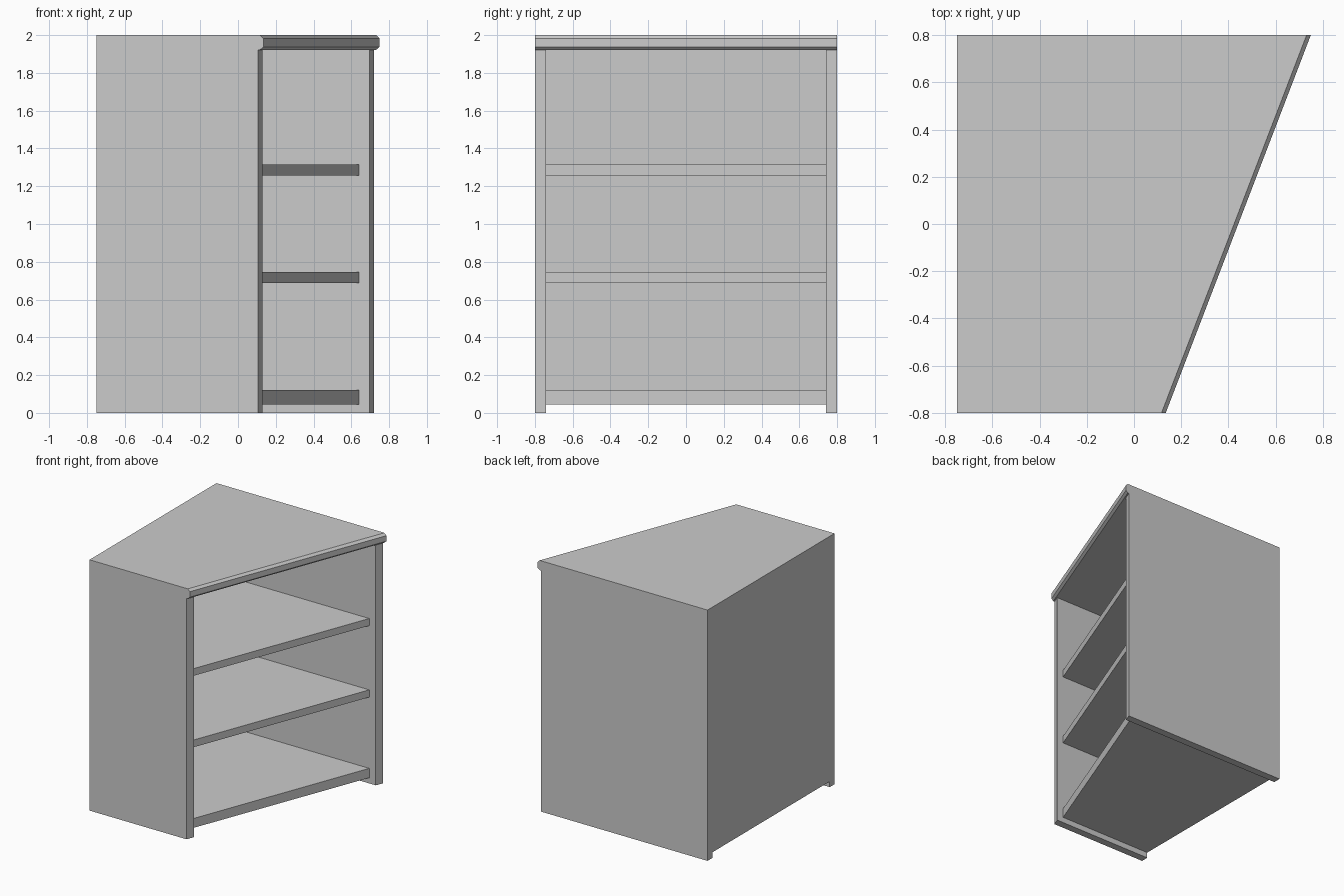
import bpy, bmesh

if "Cube" in bpy.data.objects:
    bpy.data.objects.remove(bpy.data.objects["Cube"])

HALF = 0.80          # half depth along y
INNER = 0.74         # inner face of the side panels
BACK = -0.75         # x of the back face
SLOPE = 0.384        # slant of the open front, dx/dy


def slant(mid, y):
    """x of the slanted front at depth y, given its x at y = 0."""
    return mid + SLOPE * y


def lofted(name, y0, y1, profile):
    """Solid between two y planes. Profile is (x, z, follows_slant)."""
    bm = bmesh.new()
    ends = [[bm.verts.new((slant(x, y) if s else x, y, z)) for x, z, s in profile]
            for y in (y0, y1)]
    bm.faces.new(ends[0])
    bm.faces.new(ends[1][::-1])
    n = len(profile)
    for i in range(n):
        j = (i + 1) % n
        bm.faces.new((ends[0][i], ends[1][i], ends[1][j], ends[0][j]))
    bmesh.ops.recalc_face_normals(bm, faces=bm.faces)
    mesh = bpy.data.meshes.new(name)
    bm.to_mesh(mesh)
    bm.free()
    obj = bpy.data.objects.new(name, mesh)
    bpy.context.collection.objects.link(obj)
    return obj


def board(name, y0, y1, z0, z1, mid, back=BACK):
    """Flat board from the back to the slanted front."""
    return lofted(name, y0, y1, [(back, z0, False), (mid, z0, True),
                                 (mid, z1, True), (back, z1, False)])


# Side panels reaching the floor
board("side_panel_short", -HALF, -INNER, 0, 1.922, 0.413)
board("side_panel_long", INNER, HALF, 0, 1.922, 0.413)

# Back panel, raised slightly off the floor
lofted("back_panel", -INNER, INNER, [(BACK, 0.045, False), (BACK + 0.04, 0.045, False),
                                     (BACK + 0.04, 1.922, False), (BACK, 1.922, False)])

# Bottom board and two shelves, set back from the front
for name, z0, z1 in (("bottom_board", 0.045, 0.12),
                     ("lower_shelf", 0.688, 0.746),
                     ("upper_shelf", 1.258, 1.315)):
    board(name, -INNER, INNER, z0, z1, 0.356, BACK + 0.04)

# Top with a chamfered overhanging front edge
lofted("top", -HALF, HALF, [(BACK, 1.922, False), (0.424, 1.922, True),
                            (0.442, 1.938, True), (0.442, 1.982, True),
                            (0.424, 2.0, True), (BACK, 2.0, False)])
